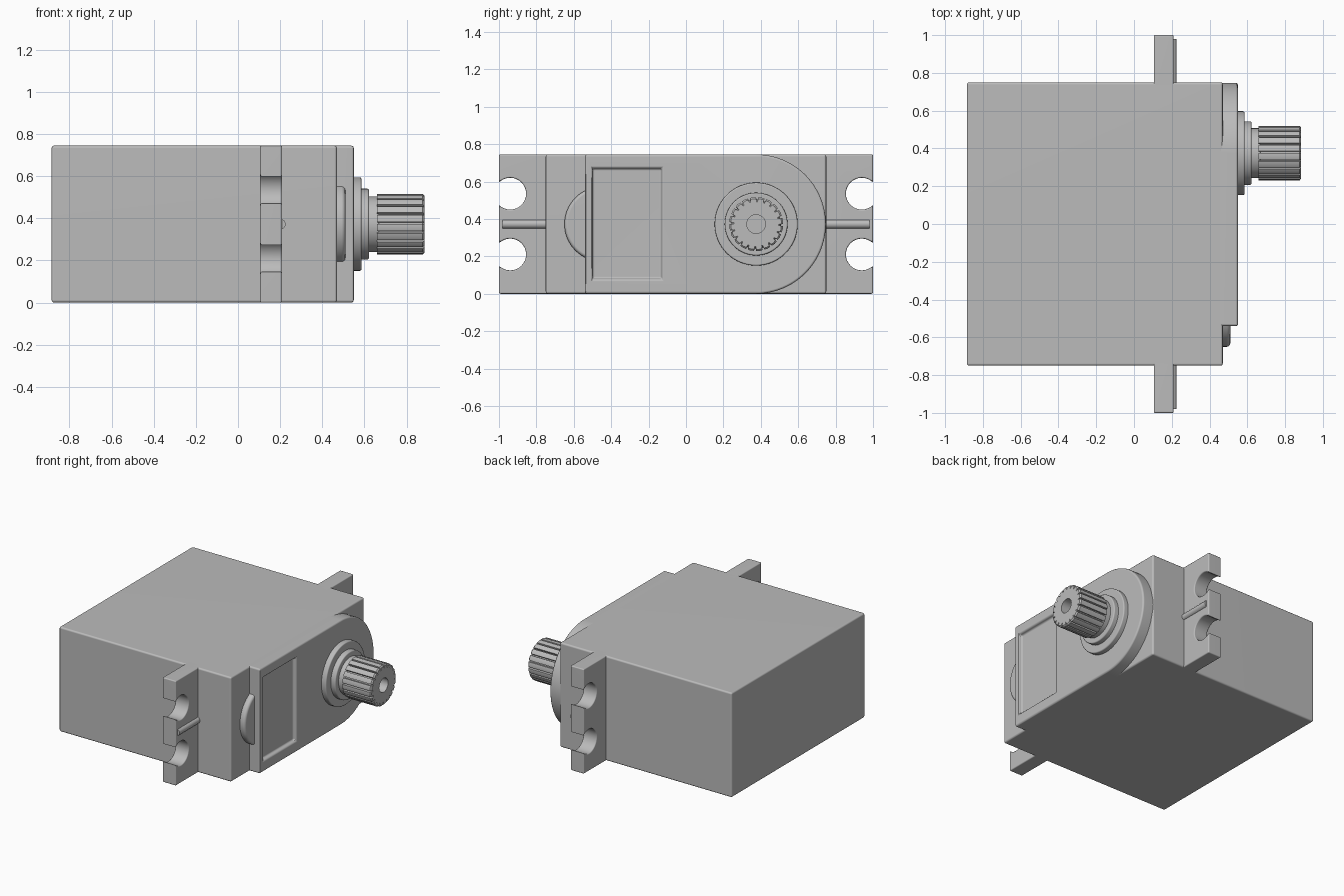
import bpy
import bmesh
from math import sin, cos, pi, radians, asin
from mathutils import Vector

cube = bpy.data.objects.get("Cube")
if cube:
    bpy.data.objects.remove(cube, do_unlink=True)

HEIGHT = 0.745
MID_Z = HEIGHT / 2
SHAFT = (0.375, MID_Z)

grey = bpy.data.materials.new("plain grey")
grey.use_nodes = True
colour = (0.5, 0.5, 0.5, 1)
grey.diffuse_color = colour
grey.node_tree.nodes["Principled BSDF"].inputs["Base Color"].default_value = colour


def arc(centre, radius, start, end, steps):
    """Points (y, z) along an arc, both ends included."""
    angles = [start + (end - start) * i / steps for i in range(steps + 1)]
    return [(centre[0] + radius * cos(a), centre[1] + radius * sin(a)) for a in angles]


def circle(centre, radius, steps=64):
    return arc(centre, radius, 0, 2 * pi, steps)[:-1]


def rect(y0, y1, z0, z1):
    return [(y0, z0), (y1, z0), (y1, z1), (y0, z1)]


def prism(name, outline, x0, x1, chamfer=0.0, centre=SHAFT):
    """Extrude a (y, z) outline along x, with an optional chamfered end."""
    bm = bmesh.new()
    face = bm.faces.new([bm.verts.new((x0, y, z)) for y, z in outline])
    stops = [(x1 - chamfer, 1.0)]
    if chamfer:
        stops.append((x1, 0.94))
    for x, scale in stops:
        new = bmesh.ops.extrude_face_region(bm, geom=[face], use_keep_orig=(x == stops[0][0]))["geom"]
        face = [g for g in new if isinstance(g, bmesh.types.BMFace)][0]
        for v in face.verts:
            v.co = Vector((x, centre[0] + (v.co.y - centre[0]) * scale,
                           centre[1] + (v.co.z - centre[1]) * scale))
    bmesh.ops.recalc_face_normals(bm, faces=bm.faces)
    mesh = bpy.data.meshes.new(name)
    bm.to_mesh(mesh)
    bm.free()
    obj = bpy.data.objects.new(name, mesh)
    bpy.context.collection.objects.link(obj)
    mesh.materials.append(grey)
    return obj


def select(obj):
    bpy.ops.object.select_all(action="DESELECT")
    obj.select_set(True)
    bpy.context.view_layer.objects.active = obj


def cut(obj, cutter):
    """Subtract the cutter and discard it."""
    mod = obj.modifiers.new("cut", "BOOLEAN")
    mod.operation, mod.solver, mod.object = "DIFFERENCE", "EXACT", cutter
    select(obj)
    bpy.ops.object.modifier_apply(modifier=mod.name)
    bpy.data.objects.remove(cutter, do_unlink=True)


def finish(obj, bevel=0.0):
    """Round the sharp edges and shade smoothly."""
    select(obj)
    if bevel:
        mod = obj.modifiers.new("rounded edges", "BEVEL")
        mod.width, mod.segments = bevel, 3
        mod.limit_method, mod.angle_limit = "ANGLE", radians(40)
        bpy.ops.object.modifier_apply(modifier=mod.name)
    bpy.ops.object.shade_smooth_by_angle(angle=radians(35))
    weighted = obj.modifiers.new("flat faces", "WEIGHTED_NORMAL")
    weighted.keep_sharp = True


# Main case
finish(prism("case", rect(-0.75, 0.75, 0, HEIGHT), -0.885, 0.47), 0.012)

# Raised cover with a round end and a sunken label panel
outline = [(-0.54, HEIGHT), (-0.54, 0)] + arc(SHAFT, MID_Z, -pi / 2, pi / 2, 48)
cover = prism("cover", outline, 0.44, 0.55)
cut(cover, prism("panel_cutter", rect(-0.5, -0.13, 0.08, 0.67), 0.525, 0.6))
finish(cover, 0.012)

# Low round step beside the cover
finish(prism("side_step", circle((-0.45, MID_Z), 0.2), 0.44, 0.51), 0.018)

# Mounting ears with open screw notches, and a rib on each
RADIUS, HOLE_Y = 0.085, 0.94
opening = asin(0.06 / RADIUS) + 0.05
opening = asin(min(1, (RADIUS ** 2 - (1 - HOLE_Y) ** 2) ** 0.5 / RADIUS))
for side, label in ((-1, "front"), (1, "back")):
    points = [(0.7, HEIGHT), (0.7, 0), (1, 0)]
    for z in (0.21, HEIGHT - 0.21):
        points += arc((HOLE_Y, z), RADIUS, 2 * pi - opening, opening, 24)
    points.append((1, HEIGHT))
    finish(prism(label + "_ear", [(side * y, z) for y, z in points], 0.105, 0.21), 0.012)

    bpy.ops.mesh.primitive_cylinder_add(vertices=24, radius=0.024, depth=0.28,
                                        location=(0.202, side * 0.84, MID_Z),
                                        rotation=(pi / 2, 0, 0))
    rib = bpy.context.object
    rib.name = label + "_rib"
    rib.data.materials.append(grey)
    finish(rib)

# Stepped collars around the shaft
for name, radius, end in (("large_collar", 0.222, 0.586),
                          ("small_collar", 0.168, 0.622),
                          ("shaft_neck", 0.132, 0.67)):
    finish(prism(name, circle(SHAFT, radius), 0.53, end), 0.008)

# Splined output shaft with a screw hole
TEETH = 20
spline = []
for i in range(TEETH):
    for part, radius in ((0.0, 0.143), (0.38, 0.145), (0.76, 0.143), (0.8, 0.127), (0.96, 0.127)):
        a = 2 * pi * (i + part) / TEETH
        spline.append((SHAFT[0] + radius * cos(a), SHAFT[1] + radius * sin(a)))
shaft = prism("splined_shaft", spline, 0.66, 0.885, chamfer=0.008)
cut(shaft, prism("hole_cutter", circle(SHAFT, 0.05, 32), 0.74, 0.95))
finish(shaft)
